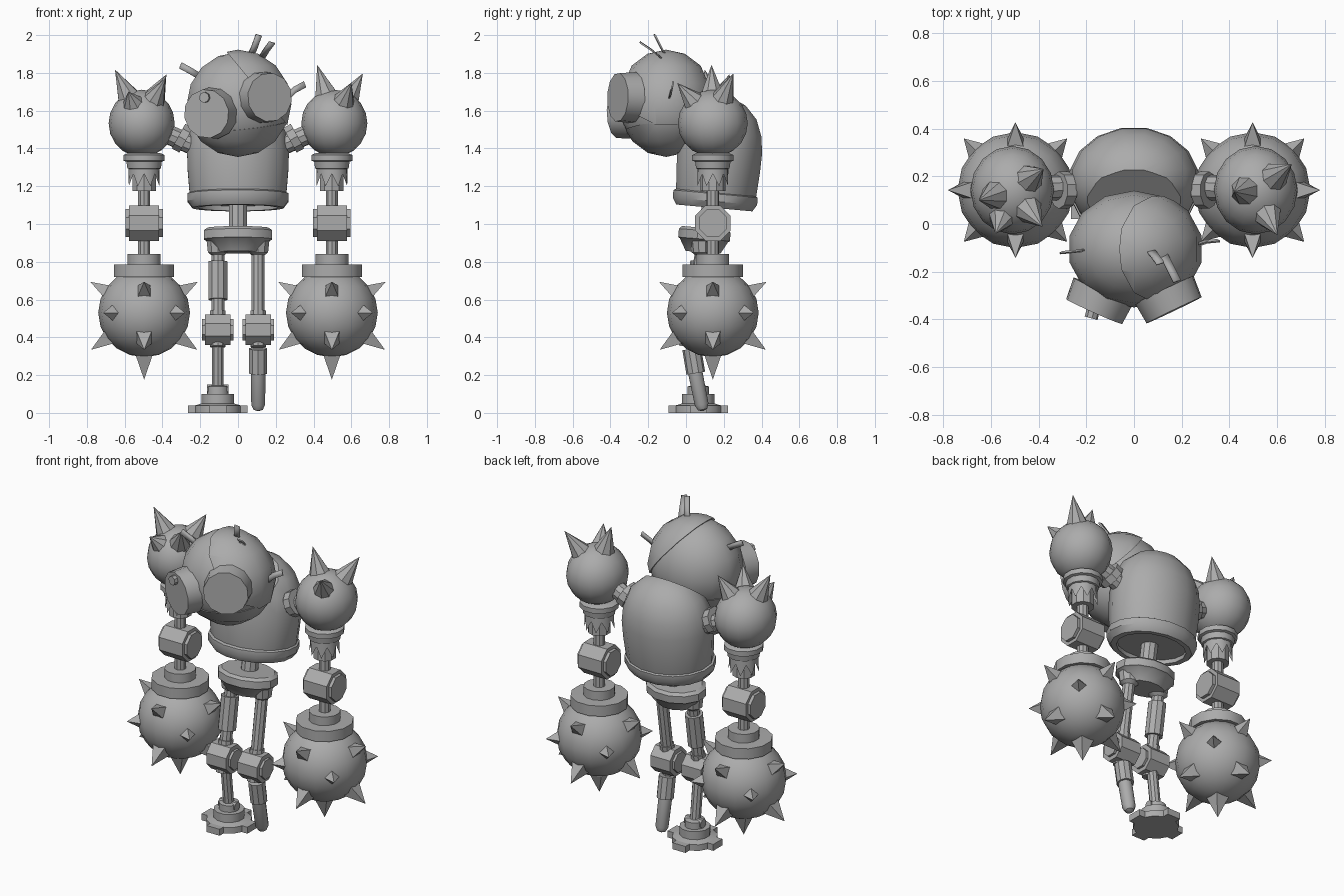
import bpy, bmesh, math
from mathutils import Vector, Matrix

if "Cube" in bpy.data.objects:
    bpy.data.objects.remove(bpy.data.objects["Cube"])

metal = bpy.data.materials.new("plain_grey")
metal.diffuse_color = (0.41, 0.41, 0.41, 1)
metal.use_nodes = True
metal.node_tree.nodes["Principled BSDF"].inputs["Base Color"].default_value = metal.diffuse_color
Z = Vector((0, 0, 1))


def finish(name, bm, angle=35):
    bmesh.ops.recalc_face_normals(bm, faces=bm.faces)
    me = bpy.data.meshes.new(name)
    bm.to_mesh(me)
    bm.free()
    me.materials.append(metal)
    ob = bpy.data.objects.new(name, me)
    bpy.context.collection.objects.link(ob)
    bpy.ops.object.select_all(action='DESELECT')
    ob.select_set(True)
    bpy.context.view_layer.objects.active = ob
    bpy.ops.object.shade_smooth_by_angle(angle=math.radians(angle))
    return ob


def lathe_bm(profile, n):
    """Closed solid of revolution from (radius, height) points."""
    bm = bmesh.new()
    rings = []
    for r, z in profile:
        rings.append([bm.verts.new((r * math.cos(2 * math.pi * (i + .5) / n),
                                    r * math.sin(2 * math.pi * (i + .5) / n), z)) for i in range(n)])
    for a, b in zip(rings, rings[1:]):
        for i in range(n):
            j = (i + 1) % n
            bm.faces.new((a[i], a[j], b[j], b[i]))
    bm.faces.new(rings[0])
    bm.faces.new(rings[-1])
    bmesh.ops.remove_doubles(bm, verts=bm.verts, dist=1e-5)
    return bm


def lathe(name, profile, loc, axis=Z, n=12, scale=(1, 1, 1), angle=35):
    bm = lathe_bm(profile, n)
    rot = Z.rotation_difference(Vector(axis)).to_matrix().to_4x4()
    bm.transform(Matrix.Translation(loc) @ rot @ Matrix.Diagonal((*scale, 1)))
    return finish(name, bm, angle)


def tube(name, p, q, r, r2=None, n=10):
    p, q = Vector(p), Vector(q)
    return lathe(name, [(r, 0), (r if r2 is None else r2, (q - p).length)], p, q - p, n)


def ball(name, loc, radii, n=16, cut=None):
    """Ellipsoid, optionally keeping only the side where normal . p > d."""
    bm = bmesh.new()
    bmesh.ops.create_uvsphere(bm, u_segments=n, v_segments=n * 5 // 8, radius=1)
    bm.transform(Matrix.Diagonal((*radii, 1)))
    if cut:
        no, d = Vector(cut[0]).normalized(), cut[1]
        geom = bm.verts[:] + bm.edges[:] + bm.faces[:]
        res = bmesh.ops.bisect_plane(bm, geom=geom, plane_co=no * d, plane_no=no, clear_inner=True)
        bmesh.ops.holes_fill(bm, edges=[e for e in bm.edges if e.is_boundary])
    bm.transform(Matrix.Translation(loc))
    return finish(name, bm)


def spike(name, centre, tip, base, r, n=8):
    """Cone pointing from a ball's centre, starting at distance base."""
    c, t = Vector(centre), Vector(tip)
    d = (t - c).normalized()
    tube(name, c + d * base, t, r, 0.001, n)


def ribbon(name, pts, side, width):
    """Thin bent strip."""
    bm = bmesh.new()
    s = Vector(side).normalized() * width / 2
    rows = [(bm.verts.new(Vector(p) - s), bm.verts.new(Vector(p) + s)) for p in pts]
    for a, b in zip(rows, rows[1:]):
        bm.faces.new((a[0], a[1], b[1], b[0]))
    ob = finish(name, bm)
    m = ob.modifiers.new("thickness", 'SOLIDIFY')
    m.thickness = 0.008
    m.offset = 0


# Head with raised skull plate and jaw plate
HEAD = (0, -0.105, 1.635)
ball("head", HEAD, (.278, .245, .275), 14)
ball("skull_plate", HEAD, (.29, .258, .288), 14, ((.77, 0, .64), .13))
ball("jaw_plate", HEAD, (.284, .252, .28), 14, ((.1, .1, -1), .115))

# Goggle eyes
for name, c, d in (("eye_left", (-.153, -.335, 1.585), (-.4, -.9, -.04)),
                   ("eye_right", (.153, -.33, 1.67), (.43, -.9, .02))):
    v = Vector(d).normalized()
    tube(name, Vector(c) - v * .06, Vector(c) + v * .035, .138, .13, 12)
tube("eye_knob", (-.16, -.32, 1.67), (-.18, -.395, 1.67), .028, n=8)

# Loose strands on the head
ribbon("strand_top_a", [(.06, -.1, 1.88), (.085, -.13, 1.93), (.11, -.165, 2.0)], (1, .3, -.3), .034)
ribbon("strand_top_b", [(.12, -.12, 1.87), (.15, -.18, 1.92), (.18, -.24, 1.96)], (1, .3, -.3), .034)
ribbon("strand_left", [(-.2, -.11, 1.78), (-.25, -.115, 1.81), (-.305, -.12, 1.84)], (.4, .2, 1), .034)
ribbon("strand_right", [(.26, -.09, 1.67), (.3, -.075, 1.71), (.355, -.07, 1.74)], (-.4, .2, 1), .034)

# Torso: leaning dome, cut open at the front where the head sits
bm = lathe_bm([(.245, 0), (.262, .06), (.272, .18), (.275, .28), (.262, .37),
               (.22, .46), (.14, .53), (.05, .56)], 16)
bm.transform(Matrix.Translation((0, .155, 1.11)) @ Matrix.Rotation(math.radians(-5), 4, 'X')
             @ Matrix.Diagonal((1, .83, 1, 1)))
bmesh.ops.bisect_plane(bm, geom=bm.verts[:] + bm.edges[:] + bm.faces[:], plane_co=(0, -.07, 1.42),
                       plane_no=(0, -.64, .77), clear_outer=True)
bmesh.ops.holes_fill(bm, edges=[e for e in bm.edges if e.is_boundary])
finish("torso", bm)
lathe("torso_rim", [(.21, .04), (.21, 0), (.245, 0), (.272, .035), (.272, .075), (.25, .085)],
      (0, .15, 1.085), (0, .09, 1), 16, (1, .84, 1))

# Spine and pelvis
tube("spine", (0, .11, .95), (0, .14, 1.13), .05)
lathe("pelvis", [(.10, 0), (.125, 0), (.175, .065), (.187, .07), (.187, .115), (.165, .13)],
      (0, .09, .85), (0, .08, 1), 12, (1, .76, 1))

# Legs: hips, thighs, knees
for side, s in (("left", -1), ("right", 1)):
    x = .107 * s
    hip, knee = Vector((x, .085, .86)), Vector((x, .02, .44))
    lathe("hip_" + side, [(.03, -.03), (.055, -.01), (.062, .05)], hip, n=10)
    tube("thigh_" + side, knee, hip, .036)
    tube("knee_socket_" + side, knee + Vector((0, -.014, -.09)), knee + Vector((0, .016, .1)), .043)
    tube("knee_" + side, knee - Vector((.068, 0, 0)), knee + Vector((.068, 0, 0)), .088, n=8)
    tube("knee_caps_" + side, knee - Vector((.083, 0, 0)), knee + Vector((.083, 0, 0)), .062, n=8)
tube("thigh_sleeve", (-.107, .045, .60), (-.107, .076, .80), .053)

# Right peg leg
tube("peg_sleeve", (.107, .03, .34), (.107, .052, .21), .05)
lathe("peg", [(.005, 0), (.025, .008), (.038, .035), (.04, .25)], (.107, .09, .01), (0, -.2, 1))

# Left shin and foot
tube("shin", (-.107, .03, .4), (-.107, .065, .1), .032)
lathe("ankle", [(.058, 0), (.058, .045), (.035, .05)], (-.107, .065, .095))
tube("ankle_pin", (-.165, .065, .125), (-.05, .065, .125), .028, n=8)
lathe("foot", [(.13, 0), (.13, .038), (.088, .05), (.088, .1)], (-.107, .065, 0))
bm = bmesh.new()
for a in (0, 90, 180, 270):
    m = (Matrix.Translation((-.107, .065, .02)) @ Matrix.Rotation(math.radians(a), 4, 'Z')
         @ Matrix.Translation((.125, 0, 0)) @ Matrix.Diagonal((.065, .09, .04, 1)))
    bmesh.ops.create_cube(bm, size=1, matrix=m)
finish("toes", bm)

# Arms
for side, s in (("left", -1), ("right", 1)):
    x, y = .497 * s, .142
    # Shoulder ball and joint to the torso
    ball("shoulder_" + side, (x + .013 * s, y, 1.533), (.175, .185, .178), 16)
    tube("shoulder_joint_" + side, (x, y, 1.53), (.2 * s, .16, 1.40), .053)
    tube("shoulder_collar_" + side, (.315 * s, y, 1.465), (.275 * s, y, 1.443), .078)
    # Cuff with a torn sleeve
    lathe("cuff_" + side, [(.08, 0), (.092, .005), (.097, .04), (.113, .045), (.113, .075), (.09, .085)],
          (x, y, 1.29))
    bm = bmesh.new()
    rows = []
    for i in range(16):
        a = math.pi * i / 8
        c, d = math.cos(a), math.sin(a)
        r = (.088, 1.20) if i % 2 else (.08, 1.265)
        rows.append((bm.verts.new((x + .082 * c, y + .082 * d, 1.32)),
                     bm.verts.new((x + r[0] * c, y + r[0] * d, r[1]))))
    for i in range(16):
        a, b = rows[i], rows[(i + 1) % 16]
        bm.faces.new((a[0], b[0], b[1], a[1]))
    finish("torn_sleeve_" + side, bm)
    tube("upper_arm_" + side, (x, y, 1.175), (x, y, 1.33), .066)
    tube("arm_rod_" + side, (x, y, .78), (x, y, 1.25), .034)
    # Elbow
    tube("elbow_" + side, (x - .08, y, 1.005), (x + .08, y, 1.005), .102, n=8)
    tube("elbow_caps_" + side, (x - .099, y, 1.005), (x + .099, y, 1.005), .08, n=8)
    # Mace collar and mace
    lathe("mace_collar_" + side, [(.14, 0), (.165, 0), (.165, .065), (.09, .066), (.09, .12)],
          (x, y, .72), n=12)
    c = Vector((x, y, .53))
    ball("mace_" + side, c, (.243, .243, .235), 16)
    for k in range(4):
        a = math.pi / 2 * k
        card = Vector((math.cos(a), math.sin(a), 0))
        diag = Vector((math.cos(a + math.pi / 4), math.sin(a + math.pi / 4), 0))
        spike("mace_spike_upper_" + side, c, c + card * .283 + Z * .163, .2, .062, 4)
        spike("mace_spike_middle_" + side, c, c + diag * .305, .2, .062, 4)
        spike("mace_spike_lower_" + side, c, c + card * .28 - Z * .195, .19, .075, 4)
    spike("mace_spike_bottom_" + side, c, c - Z * .352, .19, .08, 4)

# Shoulder spikes
for name, c, tips in (
        ("left", (-.51, .142, 1.533), [(-.65, .1, 1.815), (-.38, .23, 1.79), (-.58, -.04, 1.70), (-.385, -.01, 1.77)]),
        ("right", (.51, .142, 1.533), [(.42, .135, 1.84), (.66, .25, 1.795), (.60, -.045, 1.745)])):
    for t in tips:
        spike("shoulder_spike_" + name, c, t, .15, .066, 8)
